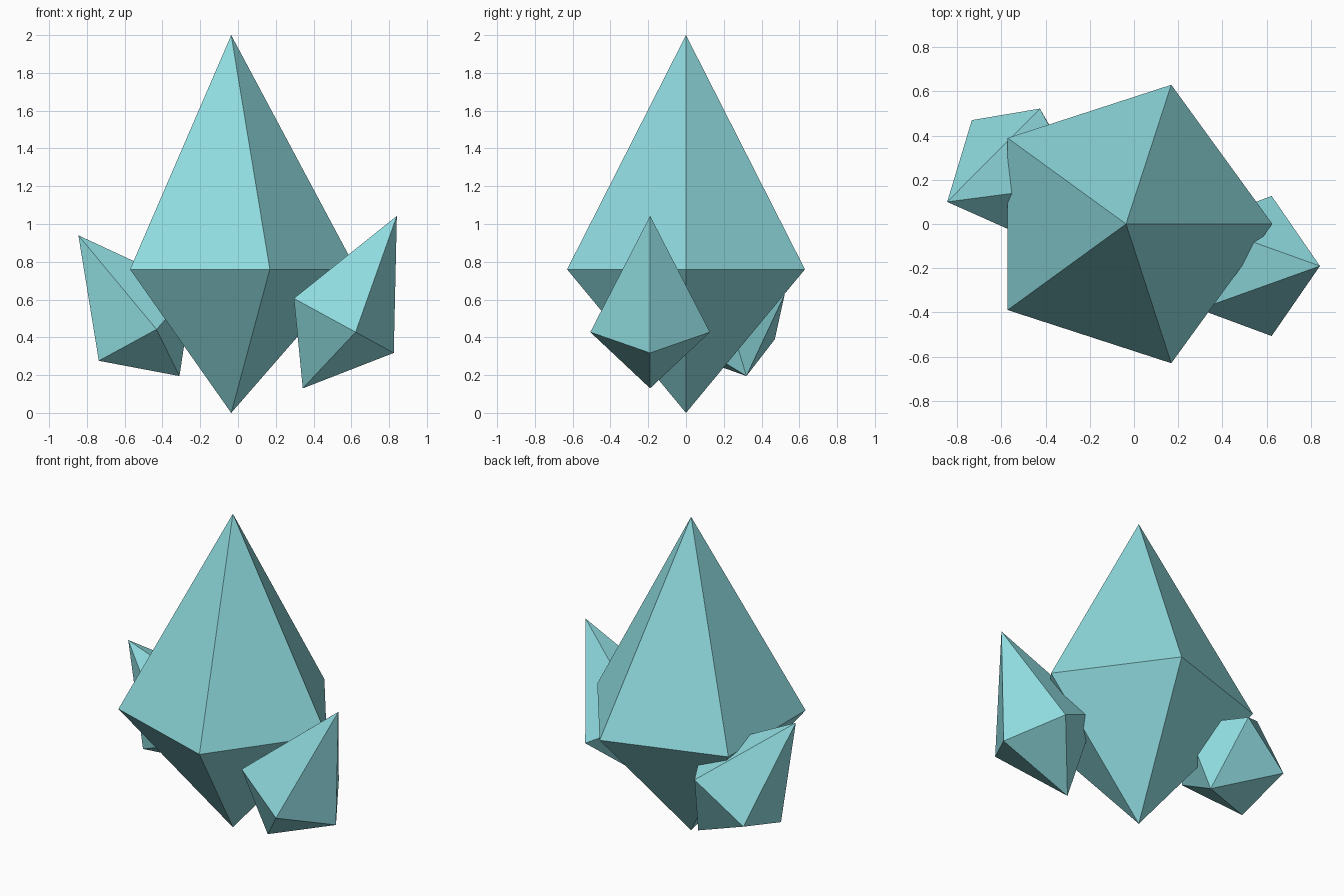
import bpy
import bmesh
import math
from mathutils import Vector

default_cube = bpy.data.objects.get("Cube")
if default_cube:
    bpy.data.objects.remove(default_cube, do_unlink=True)

# Single pale turquoise material
COLOUR = (0.275, 0.708, 0.737, 1.0)
mat = bpy.data.materials.new("pale_turquoise")
mat.use_nodes = True
mat.diffuse_color = COLOUR
mat.node_tree.nodes["Principled BSDF"].inputs["Base Color"].default_value = COLOUR

SIDES = 5
GIRDLE = 0.38  # height of the widest ring as a share of the length


def crystal(name, bottom, tip, radius, toward):
    """Five-sided double pyramid; one ring corner points toward the given direction."""
    bottom, tip, toward = Vector(bottom), Vector(tip), Vector(toward)
    axis = (tip - bottom).normalized()
    u = (toward - axis * toward.dot(axis)).normalized()
    v = axis.cross(u)
    centre = bottom.lerp(tip, GIRDLE)

    bm = bmesh.new()
    low = bm.verts.new(bottom)
    high = bm.verts.new(tip)
    ring = []
    for i in range(SIDES):
        a = math.tau * i / SIDES
        ring.append(bm.verts.new(centre + radius * (u * math.cos(a) + v * math.sin(a))))
    for i, corner in enumerate(ring):
        following = ring[(i + 1) % SIDES]
        bm.faces.new((corner, following, high))
        bm.faces.new((following, corner, low))

    mesh = bpy.data.meshes.new(name)
    bm.to_mesh(mesh)
    bm.free()
    mesh.materials.append(mat)
    obj = bpy.data.objects.new(name, mesh)
    bpy.context.collection.objects.link(obj)
    return obj


# Large upright crystal
crystal("main_crystal", (-0.036, 0, 0), (-0.036, 0, 2), 0.662, (1, 0, 0))
# Small crystal leaning out to the left
crystal("left_crystal", (0.343, -0.19, 0.13), (0.841, -0.19, 1.043), 0.333, (1, 0, 0))
# Small crystal leaning out to the right and slightly forward
crystal("right_crystal", (-0.31, 0.32, 0.195), (-0.845, 0.1, 0.94), 0.333, (-0.222, 0.234, -0.088))
